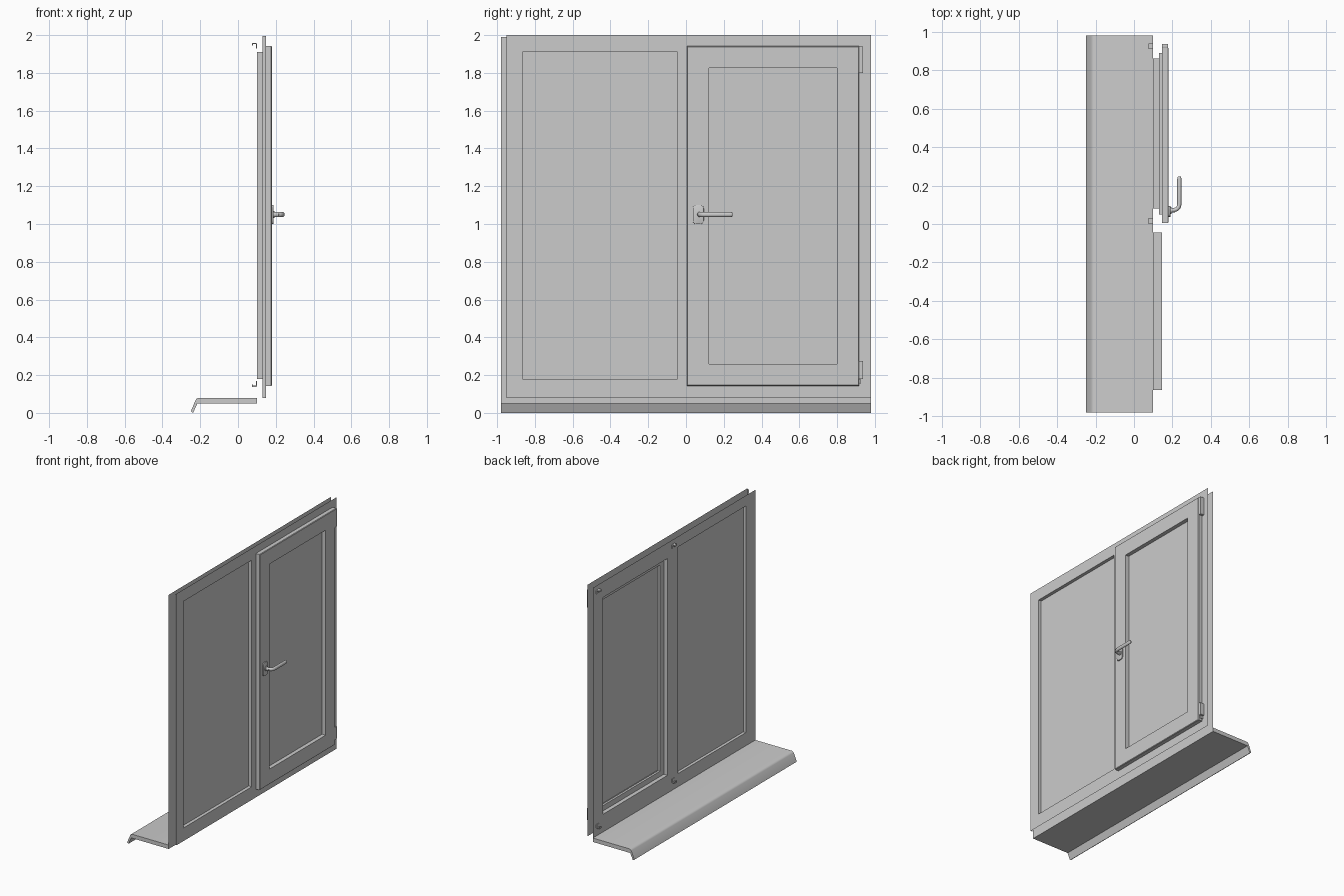
import bpy, bmesh, math
from mathutils import Vector

if "Cube" in bpy.data.objects:
    bpy.data.objects.remove(bpy.data.objects["Cube"])


def finish(name, bm, smooth=False, normals=True):
    if normals:
        bmesh.ops.recalc_face_normals(bm, faces=bm.faces)
    me = bpy.data.meshes.new(name)
    bm.to_mesh(me)
    bm.free()
    ob = bpy.data.objects.new(name, me)
    bpy.context.collection.objects.link(ob)
    if smooth:
        bpy.ops.object.select_all(action='DESELECT')
        ob.select_set(True)
        bpy.context.view_layer.objects.active = ob
        bpy.ops.object.shade_smooth_by_angle(angle=math.radians(35))
    return ob


def sheet(name, x, outer, holes=(), facing=1):
    """Flat panel at x with rectangular holes; rectangles are (y0, y1, z0, z1)."""
    rects = [outer, *holes]
    ys = sorted({v for r in rects for v in r[:2]})
    zs = sorted({v for r in rects for v in r[2:]})
    bm = bmesh.new()
    for ya, yb in zip(ys, ys[1:]):
        for za, zb in zip(zs, zs[1:]):
            cy, cz = (ya + yb) / 2, (za + zb) / 2
            if any(h[0] < cy < h[1] and h[2] < cz < h[3] for h in holes):
                continue
            pts = [(x, ya, za), (x, yb, za), (x, yb, zb), (x, ya, zb)]
            bm.faces.new([bm.verts.new(p) for p in pts[::facing]])
    bmesh.ops.remove_doubles(bm, verts=bm.verts, dist=1e-5)
    return finish(name, bm, normals=False)


def surround(name, rect, profile, closed=False):
    """Sweep a profile of (x, inset) points round a rectangle."""
    y0, y1, z0, z1 = rect
    bm = bmesh.new()
    loops = [[bm.verts.new(p) for p in ((x, y0 + i, z0 + i), (x, y1 - i, z0 + i),
                                        (x, y1 - i, z1 - i), (x, y0 + i, z1 - i))]
             for x, i in profile]
    pairs = list(zip(loops, loops[1:])) + ([(loops[-1], loops[0])] if closed else [])
    for a, b in pairs:
        for k in range(4):
            n = (k + 1) % 4
            bm.faces.new((a[k], a[n], b[n], b[k]))
    if not closed:
        # open reveal: faces look into the opening
        c = Vector((0, (y0 + y1) / 2, (z0 + z1) / 2))
        for f in bm.faces:
            f.normal_update()
            d = c - f.calc_center_median()
            d.x = 0
            if f.normal.dot(d) < 0:
                f.normal_flip()
    return finish(name, bm, normals=closed)


def extrude(name, pts, axis, a, b, bevel=0, smooth=False):
    """Extrude a profile along y (points are x,z) or along x (points are y,z)."""
    def at(p, t):
        return (p[0], t, p[1]) if axis == 'y' else (t, p[0], p[1])
    bm = bmesh.new()
    f = bm.faces.new([bm.verts.new(at(p, a)) for p in pts])
    r = bmesh.ops.extrude_face_region(bm, geom=[f])
    d = Vector((0, b - a, 0)) if axis == 'y' else Vector((b - a, 0, 0))
    bmesh.ops.translate(bm, verts=[g for g in r['geom'] if isinstance(g, bmesh.types.BMVert)], vec=d)
    if bevel:
        bmesh.ops.bevel(bm, geom=bm.edges[:], offset=bevel, segments=2, affect='EDGES', profile=0.5)
    return finish(name, bm, smooth)


def rounded(cy, cz, hy, hz, r, n=5):
    pts = []
    for q, (sy, sz) in enumerate(((1, 1), (-1, 1), (-1, -1), (1, -1))):
        for k in range(n):
            t = math.pi / 2 * (q + k / (n - 1))
            pts.append((cy + sy * (hy - r) + r * math.cos(t), cz + sz * (hz - r) + r * math.sin(t)))
    return pts


OUT, STEP, INN = 0.10, 0.131, 0.147          # x of outer face, rebate, inner face
FIXED = (-0.865, -0.045, 0.18, 1.91)         # fixed light opening
OPEN = (0.08, 0.86, 0.215, 1.87)             # opening behind the sash
REBATE = (0.05, 0.89, 0.18, 1.905)
SASH = (0.005, 0.917, 0.143, 1.942)

# fixed frame: two open-edged sheets joined by reveals
sheet("frame_outer_face", OUT, (-0.98, 0.98, 0.08, 1.99), [FIXED, OPEN], -1)
sheet("frame_inner_face", INN, (-0.95, 0.98, 0.08, 2.0), [FIXED, REBATE])
surround("fixed_light_reveal", FIXED, [(OUT, 0), (INN, 0)])
surround("sash_opening_reveal", OPEN, [(OUT, 0), (STEP, 0)])
extrude("frame_side_return", [(STEP, 0.08), (INN, 0.08), (INN, 1.995), (STEP, 1.995)], 'y', -0.95, -0.949)

# glass
sheet("fixed_glass", 0.122, FIXED)
GLASS = (0.122, 0.80, 0.26, 1.826)
sheet("sash_glass", 0.15, GLASS)

# opening sash: stepped frame around the glass
y0, y1, z0, z1 = SASH
surround("sash_flange", SASH, [(INN, 0), (0.176, 0), (0.18, 0.004), (0.18, 0.117), (INN, 0.117)], True)
surround("sash_back_step", REBATE, [(STEP, 0), (INN, 0), (INN, 0.076), (STEP, 0.076)], True)

# outside sill with a rounded drip nose
sill = [(0.10, 0.05), (0.10, 0.08), (-0.208, 0.08), (-0.217, 0.077), (-0.224, 0.069),
        (-0.25, 0.008), (-0.238, 0.0), (-0.215, 0.05)]
extrude("sill", sill, 'y', -0.98, 0.98, smooth=True)

# hooked clips on the outer face
for z, s, tag in ((1.958, 1, "top"), (0.138, -1, "bottom")):
    hook = [(0.075, z), (0.098, z), (0.10, z - s * 0.003), (0.10, z - s * 0.03),
            (0.095, z - s * 0.03), (0.095, z - s * 0.006), (0.08, z - s * 0.006),
            (0.08, z - s * 0.012), (0.075, z - s * 0.012)]
    for y, side in ((0.0, "centre"), (0.91, "side")):
        extrude(f"clip_{tag}_{side}", hook, 'y', y, y + 0.03)

# hinges
for za, zb, tag in ((0.18, 0.275, "bottom"), (1.80, 1.94, "top")):
    extrude("hinge_" + tag, rounded(0.927, (za + zb) / 2, 0.011, (zb - za) / 2, 0.004, 3),
            'x', INN, 0.178, smooth=True)
extrude("hinge_pin", rounded(0.922, 0.168, 0.005, 0.012, 0.003, 3), 'x', INN, 0.165)

# handle: plate and bent lever
extrude("handle_plate", rounded(0.065, 1.05, 0.029, 0.051, 0.018), 'x', 0.18, 0.189, 0.002, True)
extrude("handle_collar", rounded(0.07, 1.05, 0.018, 0.018, 0.018), 'x', 0.188, 0.194, smooth=True)
path = [(0.19, 0.07), (0.212, 0.072)]
for k in range(7):
    t = math.pi / 2 * k / 6
    path.append((0.212 + 0.024 * math.sin(t), 0.106 - 0.032 * math.cos(t)))
path += [(0.236, 0.235), (0.236, 0.243), (0.236, 0.247)]
bm = bmesh.new()
rings = []
for i, (x, y) in enumerate(path):
    a, b = path[max(i - 1, 0)], path[min(i + 1, len(path) - 1)]
    t = Vector((b[0] - a[0], b[1] - a[1], 0)).normalized()
    side = Vector((t.y, -t.x, 0))
    r = {len(path) - 1: 0.6, len(path) - 2: 0.85}.get(i, 1)
    rings.append([bm.verts.new(Vector((x, y, 1.05)) + side * (0.011 * r * math.cos(u))
                               + Vector((0, 0, 0.0135 * r * math.sin(u))))
                  for u in (math.tau * k / 16 for k in range(16))])
for a, b in zip(rings, rings[1:]):
    for k in range(16):
        n = (k + 1) % 16
        bm.faces.new((a[k], a[n], b[n], b[k]))
bm.faces.new(rings[0])
bm.faces.new(rings[-1])
finish("handle_lever", bm, True)
